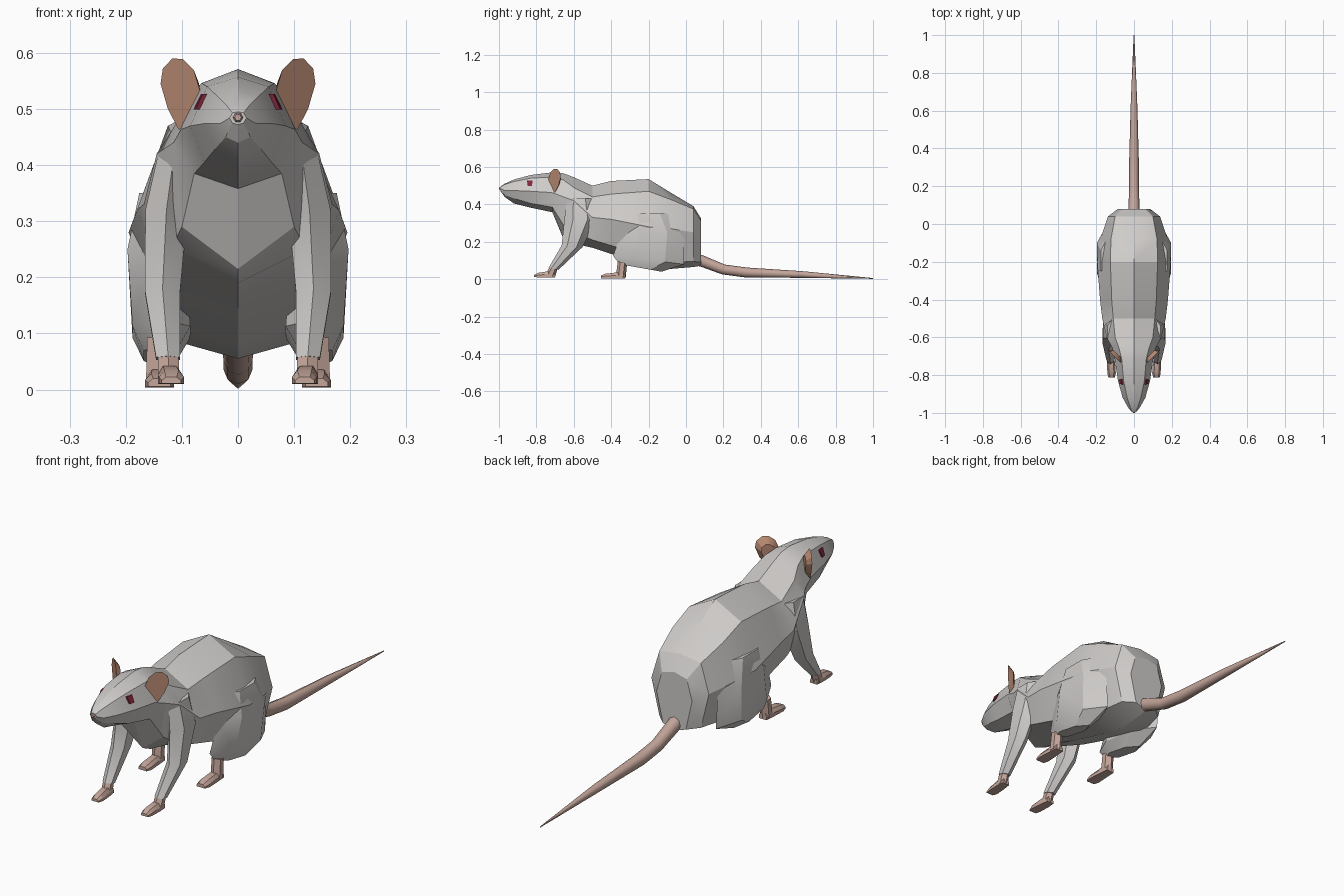
import bpy, bmesh, math
from mathutils import Vector


def material(name, rgb):
    m = bpy.data.materials.new(name)
    m.diffuse_color = (*rgb, 1)
    return m


FUR = material("pale grey fur", (0.62, 0.60, 0.585))
SKIN = material("pink skin", (0.56, 0.385, 0.33))
EAR = material("tan ear", (0.50, 0.265, 0.175))
EYE = material("dark red eye", (0.22, 0.02, 0.045))


def loft(name, rings, mat, angle=25):
    """Skin a list of equal-length point rings and cap both ends."""
    bm = bmesh.new()
    rows = [[bm.verts.new(p) for p in ring] for ring in rings]
    n = len(rows[0])
    for a, b in zip(rows, rows[1:]):
        for i in range(n):
            j = (i + 1) % n
            bm.faces.new((a[i], a[j], b[j], b[i]))
    bm.faces.new(rows[0])
    bm.faces.new(rows[-1])
    bmesh.ops.recalc_face_normals(bm, faces=bm.faces)
    me = bpy.data.meshes.new(name)
    bm.to_mesh(me)
    bm.free()
    me.materials.append(mat)
    ob = bpy.data.objects.new(name, me)
    bpy.context.collection.objects.link(ob)
    bpy.ops.object.select_all(action='DESELECT')
    ob.select_set(True)
    bpy.context.view_layer.objects.active = ob
    bpy.ops.object.shade_smooth_by_angle(angle=math.radians(angle))
    return ob


def pair(name, rings, mat):
    """Loft a part on the +x side and its mirror image."""
    loft(name + "_right", rings, mat)
    loft(name + "_left", [[(-x, y, z) for x, y, z in r] for r in rings], mat)


def limb_ring(x0, x1, y0, y1, z0, z1):
    """Six-sided ring within an x/y range; z0 at the front, z1 at the back."""
    xm, yf, yb = (x0 + x1) / 2, y0 + (y1 - y0) * .27, y1 - (y1 - y0) * .27
    pts = [(xm, y0), (x1, yf), (x1, yb), (xm, y1), (x0, yb), (x0, yf)]
    return [(x, y, z0 + (z1 - z0) * (y - y0) / (y1 - y0)) for x, y in pts]


def foot_ring(y, x0, x1, z0, z1):
    c = (x1 - x0) * .22
    return [(x0, y, z0), (x1, y, z0), (x1, y, (z0 + z1) / 2),
            (x1 - c, y, z1), (x0 + c, y, z1), (x0, y, (z0 + z1) / 2)]


# Head and body: y, top z, ridge x/z, side x/z, lower x/z, bottom z
sections = [
    (-.992, .495, .010, .493, .015, .484, .010, .475, .472),
    (-.970, .510, .020, .506, .032, .474, .022, .450, .440),
    (-.920, .533, .036, .522, .060, .474, .038, .432, .405),
    (-.830, .557, .055, .540, .085, .470, .060, .405, .382),
    (-.715, .571, .065, .546, .102, .463, .078, .385, .358),
    (-.655, .566, .080, .530, .115, .440, .100, .290, .215),
    (-.600, .545, .100, .490, .145, .420, .120, .250, .190),
    (-.500, .500, .110, .440, .168, .330, .135, .210, .168),
    (-.400, .525, .118, .455, .180, .320, .135, .180, .135),
    (-.200, .535, .125, .470, .195, .280, .135, .120, .080),
    (-.080, .462, .122, .425, .178, .270, .125, .090, .055),
    (.040, .390, .100, .375, .138, .250, .100, .095, .065),
    (.080, .325, .060, .310, .085, .220, .055, .090, .072),
]
rings = []
for y, zt, xr, zr, xs, zs, xl, zl, zb in sections:
    half = [(xr, zr), (xs, zs), (xl, zl)]
    rings.append([(0, y, zt)] + [(x, y, z) for x, z in half] + [(0, y, zb)]
                 + [(-x, y, z) for x, z in reversed(half)])
loft("body", rings, FUR)

# Nose tip
loft("nose", [[(r * math.cos(a * math.pi / 3), y, .485 + r * math.sin(a * math.pi / 3))
               for a in range(6)] for y, r in [(-.985, .012), (-1.0, .006)]], SKIN)

# Tail: y, z, radius
tail = [(.06, .105, .030), (.09, .095, .029), (.20, .052, .026),
        (.32, .036, .026), (.62, .025, .018), (1.0, .004, .002)]
loft("tail", [[(r * math.cos(a * math.pi / 4), y + r * .3 * math.sin(a * math.pi / 4) * (y < .5),
                z + r * math.sin(a * math.pi / 4)) for a in range(8)] for y, z, r in tail], SKIN, 50)

# Front legs and paws
pair("front_leg", [
    limb_ring(.085, .140, -.64, -.50, .43, .43),
    limb_ring(.090, .165, -.65, -.48, .32, .32),
    limb_ring(.103, .166, -.665, -.555, .18, .17),
    limb_ring(.103, .146, -.735, -.682, .06, .05)], FUR)
pair("front_ankle", [
    limb_ring(.106, .143, -.73, -.687, .066, .055),
    limb_ring(.104, .143, -.755, -.70, .015, .012)], SKIN)
pair("front_paw", [
    foot_ring(-.70, .106, .140, .010, .036),
    foot_ring(-.74, .100, .143, .010, .042),
    foot_ring(-.79, .096, .141, .010, .034),
    foot_ring(-.812, .102, .136, .011, .022)], SKIN)

# Haunches, hind ankles and feet
pair("haunch", [
    limb_ring(.110, .176, -.30, -.08, .35, .35),
    limb_ring(.095, .197, -.345, -.01, .25, .25),
    limb_ring(.085, .188, -.390, -.01, .125, .08),
    limb_ring(.110, .168, -.355, -.13, .080, .04)], FUR)
pair("hind_ankle", [
    limb_ring(.120, .162, -.365, -.315, .095, .085),
    limb_ring(.120, .164, -.375, -.322, .010, .010)], SKIN)
pair("hind_foot", [
    foot_ring(-.325, .122, .160, .004, .030),
    foot_ring(-.370, .118, .163, .004, .036),
    foot_ring(-.430, .114, .166, .004, .029),
    foot_ring(-.455, .120, .160, .005, .020)], SKIN)

# Ears: outward-facing dishes that taper to a narrow back
outline = [(-.036, .53), (-.024, .57), (-.005, .589), (.014, .590), (.031, .572),
           (.035, .545), (.022, .50), (.002, .462), (-.018, .485)]
front = [(.103 + u, -.703 + u * .95, z) for u, z in outline]
center = Vector((.086, -.690, .525))
back = [tuple(center + (Vector(p) - Vector((.103, -.703, .53))) * .62) for p in front]
pair("ear", [front, back], EAR)

# Eyes: thin plates lying on the slope of the head
pair("eye", [[(.0590 + o, -.850, .527), (.0620 + o, -.820, .527),
              (.0755 + o, -.824, .499), (.0715 + o, -.846, .499)] for o in (-.004, .004)], EYE)
